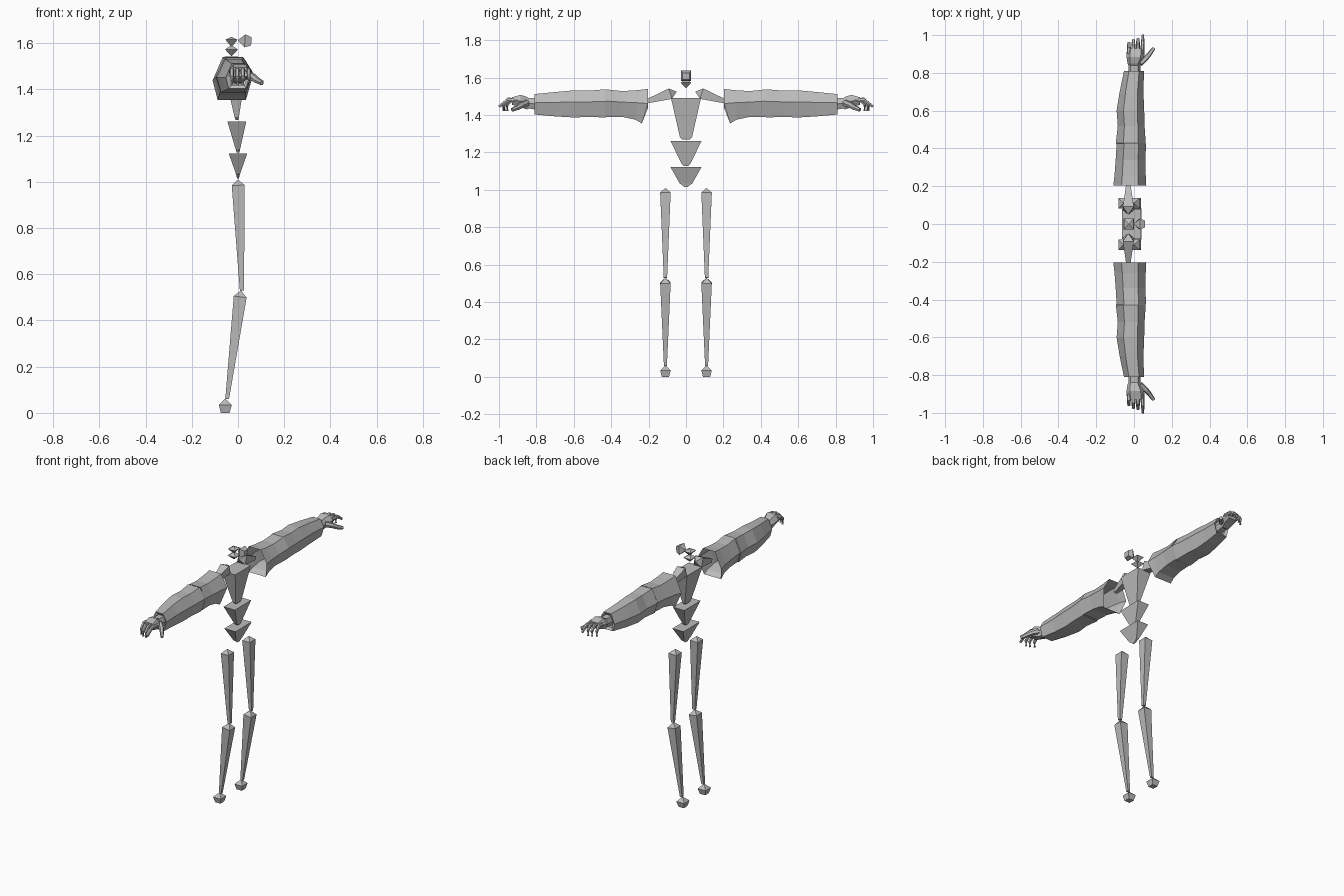
import bpy, bmesh
from mathutils import Vector

cube = bpy.data.objects.get("Cube")
if cube:
    bpy.data.objects.remove(cube, do_unlink=True)

grey = bpy.data.materials.new("plain grey")
grey.use_nodes = True
grey.diffuse_color = (0.5, 0.5, 0.5, 1)
grey.node_tree.nodes["Principled BSDF"].inputs["Base Color"].default_value = (0.5, 0.5, 0.5, 1)

SQUARE = [(-1, -1), (1, -1), (1, 1), (-1, 1)]
SLEEVE = [(-.5, 1), (.5, 1), (1, .15), (.65, -1), (-.75, -1), (-1, -.1)]
HAND = [(-.6, 1), (.6, 1), (1, 0), (.6, -1), (-.6, -1), (-1, 0)]


def loft(name, rings, start_cap=True, end_cap=True, mirror=False):
    """Skin a list of equal-sized point rings into a flat-shaded part."""
    bm = bmesh.new()
    loops = [[bm.verts.new(p) for p in ring] for ring in rings]
    for a, b in zip(loops, loops[1:]):
        for i in range(len(a)):
            j = (i + 1) % len(a)
            bm.faces.new((a[i], a[j], b[j], b[i]))
    if start_cap:
        bm.faces.new(loops[0][::-1])
    if end_cap:
        bm.faces.new(loops[-1])
    bmesh.ops.remove_doubles(bm, verts=bm.verts, dist=1e-4)
    bmesh.ops.recalc_face_normals(bm, faces=bm.faces)
    mesh = bpy.data.meshes.new(name)
    bm.to_mesh(mesh)
    bm.free()
    mesh.materials.append(grey)
    obj = bpy.data.objects.new(name, mesh)
    bpy.context.collection.objects.link(obj)
    if mirror:
        mod = obj.modifiers.new("other side", 'MIRROR')
        mod.use_axis = (False, True, False)
    return obj


def square_ring(centre, axis, half):
    """Square ring across an axis, its sides kept level with the world."""
    side = Vector((0, 1, 0)) if abs(axis.y) < .5 else Vector((1, 0, 0))
    up = axis.cross(side).normalized()
    return [centre + side * u * half + up * v * half for u, v in SQUARE]


def bone(name, head, tail, half, neck, tip, mirror=False):
    """Pointed at the head, widest a little way down, tapering to the tail."""
    head, tail = Vector(head), Vector(tail)
    axis = (tail - head).normalized()
    rings = [square_ring(head, axis, 0.00001),
             square_ring(head + axis * neck, axis, half),
             square_ring(tail, axis, tip)]
    return loft(name, rings, mirror=mirror)


def block(name, levels):
    """Stack of level rectangles: height, back x, front x, half width."""
    return loft(name, [[(x0, -w, z), (x1, -w, z), (x1, w, z), (x0, w, z)]
                       for z, x0, x1, w in levels])


def tube(name, stations, profile, mirror=True, **caps):
    """Profile run along y: y, min x, max x, min z, max z, slant of the underside."""
    rings = []
    for y, x0, x1, z0, z1, slant in stations:
        rings.append([((x0 + x1) / 2 + u * (x1 - x0) / 2,
                       y + (slant if v < -.5 else 0),
                       (z0 + z1) / 2 + v * (z1 - z0) / 2) for u, v in profile])
    return loft(name, rings, mirror=mirror, **caps)


def finger(name, path, radius):
    pts = [Vector(p) for p in path]
    rings = []
    for i, p in enumerate(pts):
        axis = (pts[min(i + 1, len(pts) - 1)] - pts[max(i - 1, 0)]).normalized()
        side = axis.cross(Vector((0, 0, 1))).normalized()
        up = side.cross(axis)
        r = radius * (1 - .45 * i / (len(pts) - 1))
        rings.append([p + side * u * r + up * v * r for u, v in HAND])
    return loft(name, rings, mirror=True)


# Legs and feet
bone("thigh", (0, .11, 1.01), (.017, .11, .53), .028, .025, .009, True)
bone("shin", (.013, .11, .53), (-.047, .11, .06), .028, .028, .008, True)
bone("foot", (-.055, .11, .062), (-.055, .11, 0), .028, .027, .019, True)

# Torso
block("pelvis", [(1.015, -.004, .004, .008), (1.035, -.009, .009, .034), (1.122, -.04, .04, .083)])
block("abdomen", [(1.128, -.006, .006, .012), (1.14, -.01, .009, .024), (1.262, -.046, .036, .083)])
block("chest", [(1.268, -.01, .001, .02), (1.28, -.015, .004, .032), (1.49, -.063, .036, .08)])

# Neck, head and face
block("neck", [(1.545, -.03, -.026, .002), (1.573, -.056, 0, .028), (1.59, -.03, -.026, .002)])
block("head", [(1.585, -.03, -.026, .002), (1.615, -.054, -.002, .028), (1.627, -.03, -.026, .002)])
bone("face", (-.002, 0, 1.612), (.058, 0, 1.608), .028, .032, .018)

# Collar bones
bone("collar_bone", (-.03, .05, 1.525), (-.03, .21, 1.473), .029, .035, .011, True)

# Sleeves, open at the shoulder
tube("upper_sleeve", [
    (.203, -.11, .065, 1.355, 1.54, .033),
    (.26, -.103, .062, 1.375, 1.533, .01),
    (.34, -.097, .06, 1.39, 1.528, 0),
    (.425, -.092, .064, 1.39, 1.537, 0)], SLEEVE, start_cap=False, end_cap=False)
tube("lower_sleeve", [
    (.42, -.088, .06, 1.395, 1.53, 0),
    (.43, -.096, .062, 1.387, 1.538, 0),
    (.52, -.086, .056, 1.39, 1.53, 0),
    (.6, -.092, .054, 1.387, 1.532, 0),
    (.7, -.076, .05, 1.393, 1.523, 0),
    (.81, -.053, .053, 1.403, 1.512, 0),
    (.8, -.035, .04, 1.42, 1.495, 0)], SLEEVE, start_cap=False, end_cap=False)

# Hands
tube("palm", [
    (.78, -.03, .035, 1.425, 1.49, 0),
    (.84, -.03, .033, 1.435, 1.49, 0),
    (.85, -.034, .037, 1.43, 1.497, 0),
    (.885, -.04, .054, 1.442, 1.508, 0),
    (.93, -.037, .056, 1.455, 1.495, 0)], HAND)
for label, x, reach in (("little", -.027, -.015), ("ring", -.003, 0), ("middle", .021, .006)):
    finger(label + "_finger", [(x, .9, 1.48), (x, .945 + reach, 1.483),
                               (x, .972 + reach, 1.455), (x, .97 + reach, 1.422)], .012)
finger("index_finger", [(.043, .9, 1.48), (.046, .955, 1.478), (.047, 1, 1.445)], .012)
finger("thumb", [(.03, .85, 1.465), (.065, .88, 1.453), (.082, .9, 1.44), (.104, .93, 1.428)], .017)
